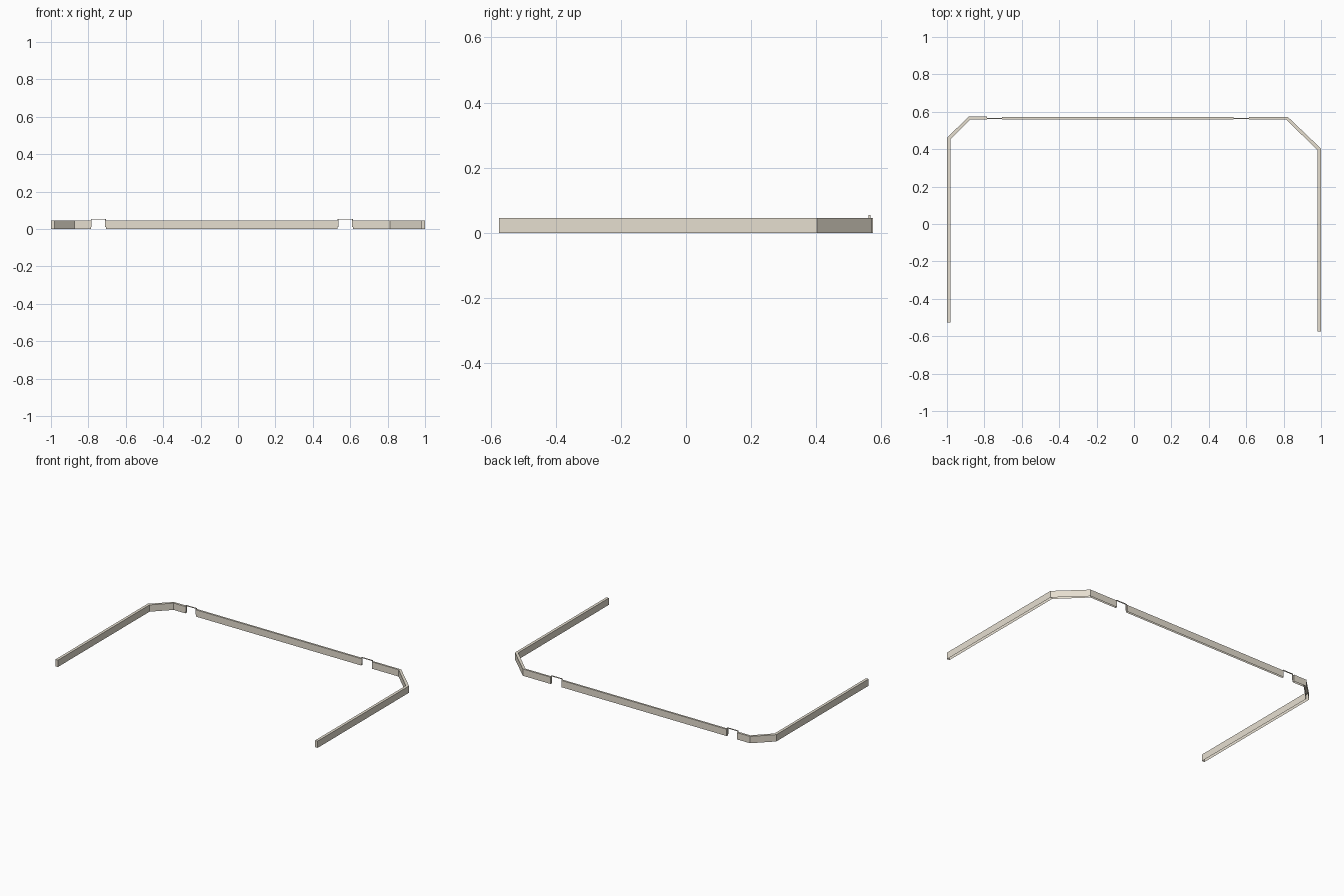
import bpy, bmesh

if "Cube" in bpy.data.objects:
    bpy.data.objects.remove(bpy.data.objects["Cube"])

def material(name, rgb):
    m = bpy.data.materials.new(name)
    m.diffuse_color = (*rgb, 1)
    m.use_nodes = True
    m.node_tree.nodes["Principled BSDF"].inputs["Base Color"].default_value = m.diffuse_color
    return m

WALL = material("warm_beige", (0.79, 0.735, 0.63))
H = 0.046

def strip(name, outer, inner, z0, z1, mat, open_bottom=True):
    """Extrude a mitred strip between matching outer and inner plan lines."""
    bm = bmesh.new()
    rings = []
    for (ox, oy), (ix, iy) in zip(outer, inner):
        rings.append([bm.verts.new(p) for p in
                      ((ox, oy, z0), (ox, oy, z1), (ix, iy, z1), (ix, iy, z0))])
    bottom = []
    for a, b in zip(rings, rings[1:]):
        for i in range(4):
            j = (i + 1) % 4
            f = bm.faces.new((a[i], a[j], b[j], b[i]))
            if i == 3:
                bottom.append(f)
    bm.faces.new(rings[0][::-1])
    bm.faces.new(rings[-1])
    bmesh.ops.recalc_face_normals(bm, faces=bm.faces)
    if open_bottom:  # hollow shell, open underneath
        bmesh.ops.delete(bm, geom=bottom, context='FACES_ONLY')
    me = bpy.data.meshes.new(name)
    bm.to_mesh(me)
    bm.free()
    me.materials.append(mat)
    ob = bpy.data.objects.new(name, me)
    bpy.context.collection.objects.link(ob)

def box(name, x0, x1, y0, y1, z0, z1, mat, open_bottom=False):
    strip(name, [(x0, y1), (x1, y1)], [(x0, y0), (x1, y0)], z0, z1, mat, open_bottom)

# left wall with chamfered corner
strip("left_wall",
      [(-1, -0.527), (-1, 0.461), (-0.883, 0.575), (-0.786, 0.575)],
      [(-0.981, -0.527), (-0.981, 0.453), (-0.875, 0.56), (-0.786, 0.56)], 0, H, WALL)
# right wall with larger chamfered corner
strip("right_wall",
      [(1, -0.575), (1, 0.403), (0.823, 0.572), (0.614, 0.572)],
      [(0.981, -0.575), (0.981, 0.395), (0.813, 0.559), (0.614, 0.559)], 0, H, WALL)
# straight back wall between the doorways
box("back_wall", -0.706, 0.533, 0.559, 0.572, 0, H, WALL, True)

# thin door frames bridging the gaps
T = 0.004
for side, x0, x1 in (("left", -0.786, -0.706), ("right", 0.533, 0.614)):
    box(side + "_frame_post_a", x0, x0 + T, 0.561, 0.567, 0.012, 0.055, WALL)
    box(side + "_frame_post_b", x1 - T, x1, 0.561, 0.567, 0.012, 0.055, WALL)
    box(side + "_frame_lintel", x0 + T, x1 - T, 0.561, 0.567, 0.055 - T, 0.055, WALL)
